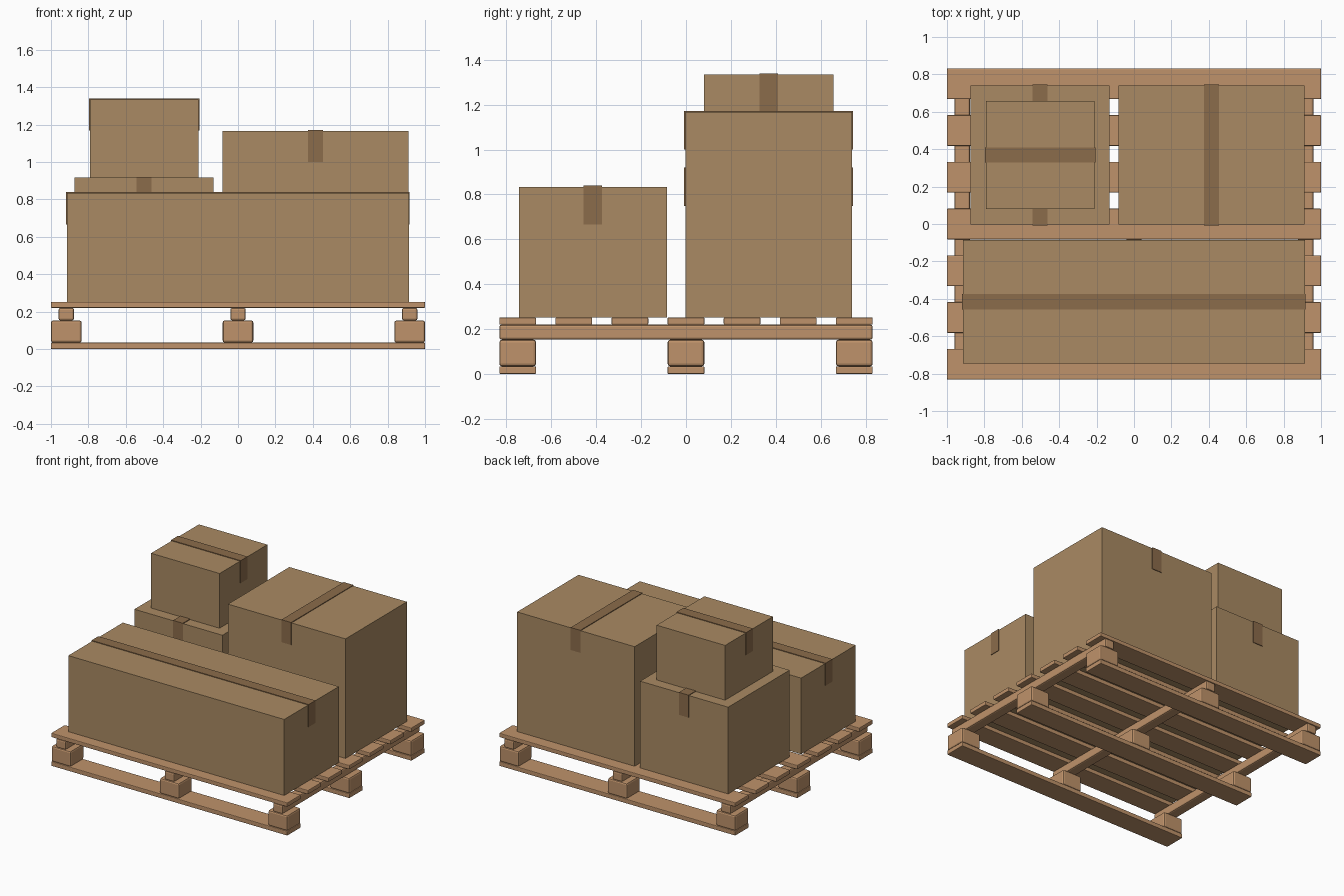
import bpy
import bmesh

if "Cube" in bpy.data.objects:
    bpy.data.objects.remove(bpy.data.objects["Cube"])


def material(name, color):
    m = bpy.data.materials.new(name)
    m.diffuse_color = (*color, 1)
    m.use_nodes = True
    m.node_tree.nodes["Principled BSDF"].inputs["Base Color"].default_value = m.diffuse_color
    return m


WOOD = material("wood", (0.52, 0.29, 0.145))
CARD = material("cardboard", (0.40, 0.255, 0.125))
TAPE = material("packing_tape", (0.26, 0.15, 0.07))


def box(name, x, y, z, mat, bevel=0.0):
    """Axis-aligned box from (min, max) ranges."""
    bm = bmesh.new()
    bmesh.ops.create_cube(bm, size=1)
    for v in bm.verts:
        v.co = [r[0] if c < 0 else r[1] for c, r in zip(v.co, (x, y, z))]
    mesh = bpy.data.meshes.new(name)
    bm.to_mesh(mesh)
    bm.free()
    mesh.materials.append(mat)
    ob = bpy.data.objects.new(name, mesh)
    bpy.context.collection.objects.link(ob)
    if bevel:
        mod = ob.modifiers.new("worn_edges", 'BEVEL')
        mod.width = bevel
        mod.segments = 2
    return ob


def around(c, half):
    return (c - half, c + half)


# Pallet: bottom runners and the nine blocks standing on them
for i, y in enumerate((-0.75, 0, 0.75)):
    box(f"bottom_runner_{i}", (-1, 1), around(y, 0.082), (0, 0.034), WOOD, 0.005)
    for j, x in enumerate((-0.918, 0, 0.918)):
        box(f"block_{i}_{j}", around(x, 0.082), around(y, 0.082), (0.034, 0.153), WOOD, 0.012)

# Pallet: cross stringers
for i, x in enumerate((-0.918, 0, 0.918)):
    box(f"stringer_{i}", around(x, 0.041), (-0.832, 0.832), (0.153, 0.22), WOOD, 0.01)

# Pallet: deck slats
for i in range(7):
    box(f"deck_slat_{i}", (-1, 1), around((i - 3) * 0.25, 0.082), (0.22, 0.252), WOOD, 0.005)


def carton(name, x, y, z, axis):
    """Cardboard box with a tape strip over the top, hanging down at both ends."""
    box(name, x, y, z, CARD)
    t, half, drop = 0.005, 0.041, 0.167
    ranges = (x, y)
    along = ranges[axis]
    across = around(sum(ranges[1 - axis]) / 2, half)

    def strip(part, span, height):
        xy = (span, across) if axis == 0 else (across, span)
        box(f"{name}_tape_{part}", *xy, height, TAPE)

    strip("top", (along[0] - t, along[1] + t), (z[1], z[1] + t))
    strip("end_a", (along[0] - t, along[0]), (z[1] - drop, z[1]))
    strip("end_b", (along[1], along[1] + t), (z[1] - drop, z[1]))


# Cargo
carton("long_carton", (-0.915, 0.913), (-0.745, -0.085), (0.252, 0.834), 0)
carton("tall_carton", (-0.083, 0.912), (-0.003, 0.74), (0.252, 1.167), 1)
carton("medium_carton", (-0.875, -0.13), (-0.003, 0.74), (0.252, 0.916), 1)
carton("small_carton", (-0.792, -0.212), (0.08, 0.658), (0.916, 1.335), 0)
